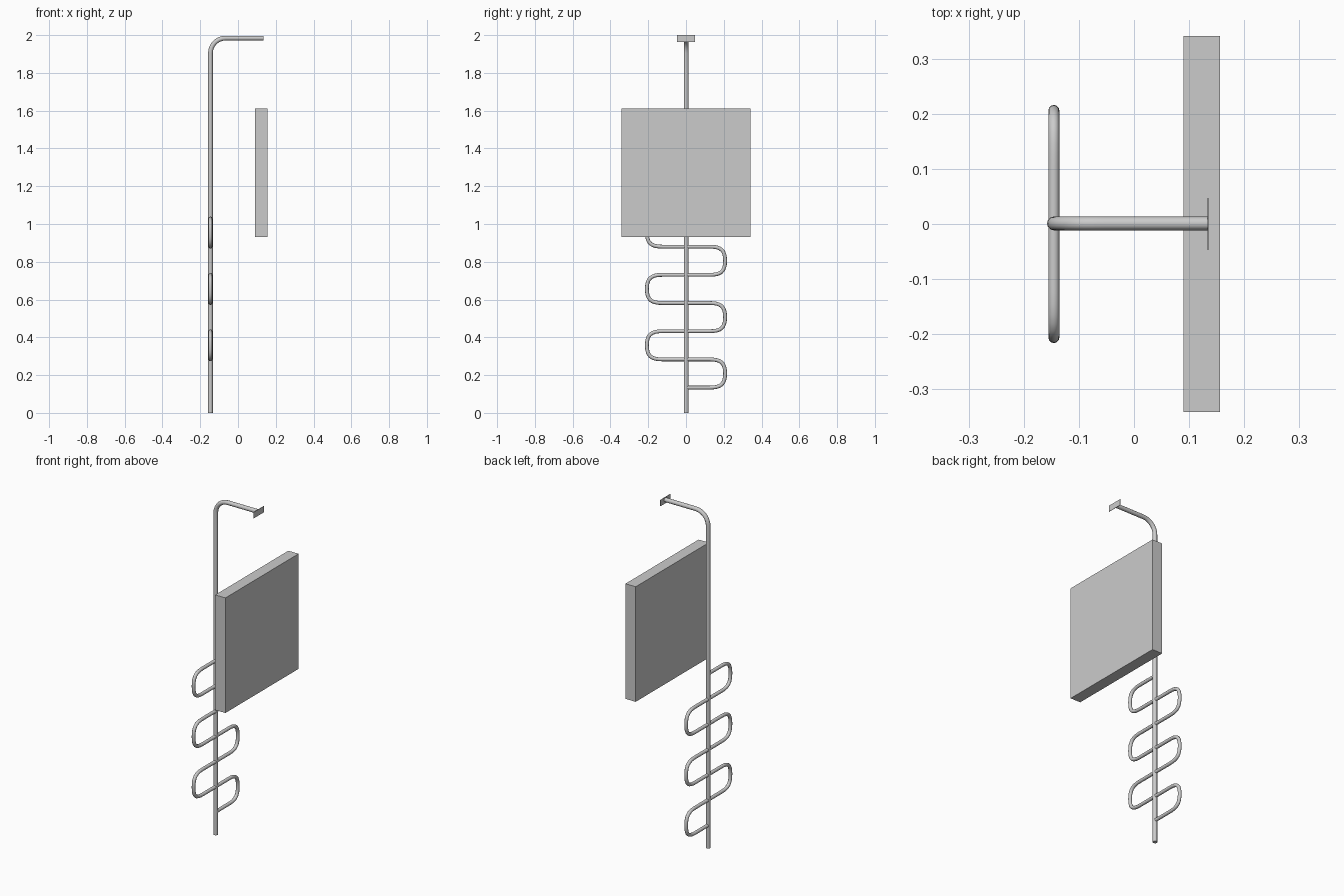
import bpy, math
from mathutils import Vector

if "Cube" in bpy.data.objects:
    bpy.data.objects.remove(bpy.data.objects["Cube"])

PX = -0.146           # x of the pole axis


def tube(name, pts, radius):
    """Sweep a round tube along bezier points given as (co, left handle, right handle)."""
    cu = bpy.data.curves.new(name, 'CURVE')
    cu.dimensions = '3D'
    cu.bevel_depth = radius
    cu.bevel_resolution = 4
    cu.resolution_u = 8
    cu.use_fill_caps = True
    sp = cu.splines.new('BEZIER')
    sp.bezier_points.add(len(pts) - 1)
    for bp, (co, hl, hr) in zip(sp.bezier_points, pts):
        bp.handle_left_type = bp.handle_right_type = 'FREE'
        bp.co, bp.handle_left, bp.handle_right = Vector(co), Vector(hl), Vector(hr)
    ob = bpy.data.objects.new(name, cu)
    bpy.context.collection.objects.link(ob)
    bpy.ops.object.select_all(action='DESELECT')
    ob.select_set(True)
    bpy.context.view_layer.objects.active = ob
    bpy.ops.object.convert(target='MESH')
    bpy.ops.object.shade_smooth_by_angle(angle=math.radians(40))
    return bpy.context.object


def box(name, lo, hi):
    lo, hi = Vector(lo), Vector(hi)
    bpy.ops.mesh.primitive_cube_add(size=1, location=(lo + hi) / 2)
    ob = bpy.context.object
    ob.name = name
    ob.scale = hi - lo
    bpy.ops.object.transform_apply(location=False, rotation=False, scale=True)


# Upright pole with a rounded elbow and a horizontal arm
top, r, k = 1.984, 0.08, 0.08 * 0.552
y = 0.001
tube("pole", [
    ((PX, y, 0), (PX, y, -0.1), (PX, y, 0.1)),
    ((PX, y, top - r), (PX, y, top - r - 0.1), (PX, y, top - r + k)),
    ((PX + r, y, top), (PX + r - k, y, top), (PX + r + 0.02, y, top)),
    ((0.134, y, top), (0.11, y, top), (0.15, y, top)),
], 0.0125)

# Thin mounting plate at the end of the arm
box("mounting_plate", (0.134, -0.047, 1.963), (0.136, 0.047, 2.0))

# Serpentine tube weaving across the pole: alternating rounded loops
z0, step, inner, outer = 0.134, 0.1492, 0.125, 0.207
pts = [((PX, 0, z0), (PX, -0.02, z0), (PX, 0.02, z0))]
for i in range(6):
    s = 1 if i % 2 == 0 else -1
    a, b = z0 + i * step, z0 + (i + 1) * step
    m, h, v = (a + b) / 2, 0.06, 0.056
    yi, yo = s * inner, s * outer
    pts += [
        ((PX, yi, a), (PX, yi - s * 0.03, a), (PX, yi + s * h, a)),
        ((PX, yo, m), (PX, yo, m - v), (PX, yo, m + v)),
        ((PX, yi, b), (PX, yi + s * h, b), (PX, yi - s * 0.03, b)),
    ]
ze = z0 + 6 * step
pts.append(((PX, 0, ze), (PX, -0.02, ze), (PX, 0.02, ze)))
tube("serpentine_tube", pts, 0.01)

# Square panel
box("panel", (0.09, -0.342, 0.93), (0.157, 0.342, 1.611))
